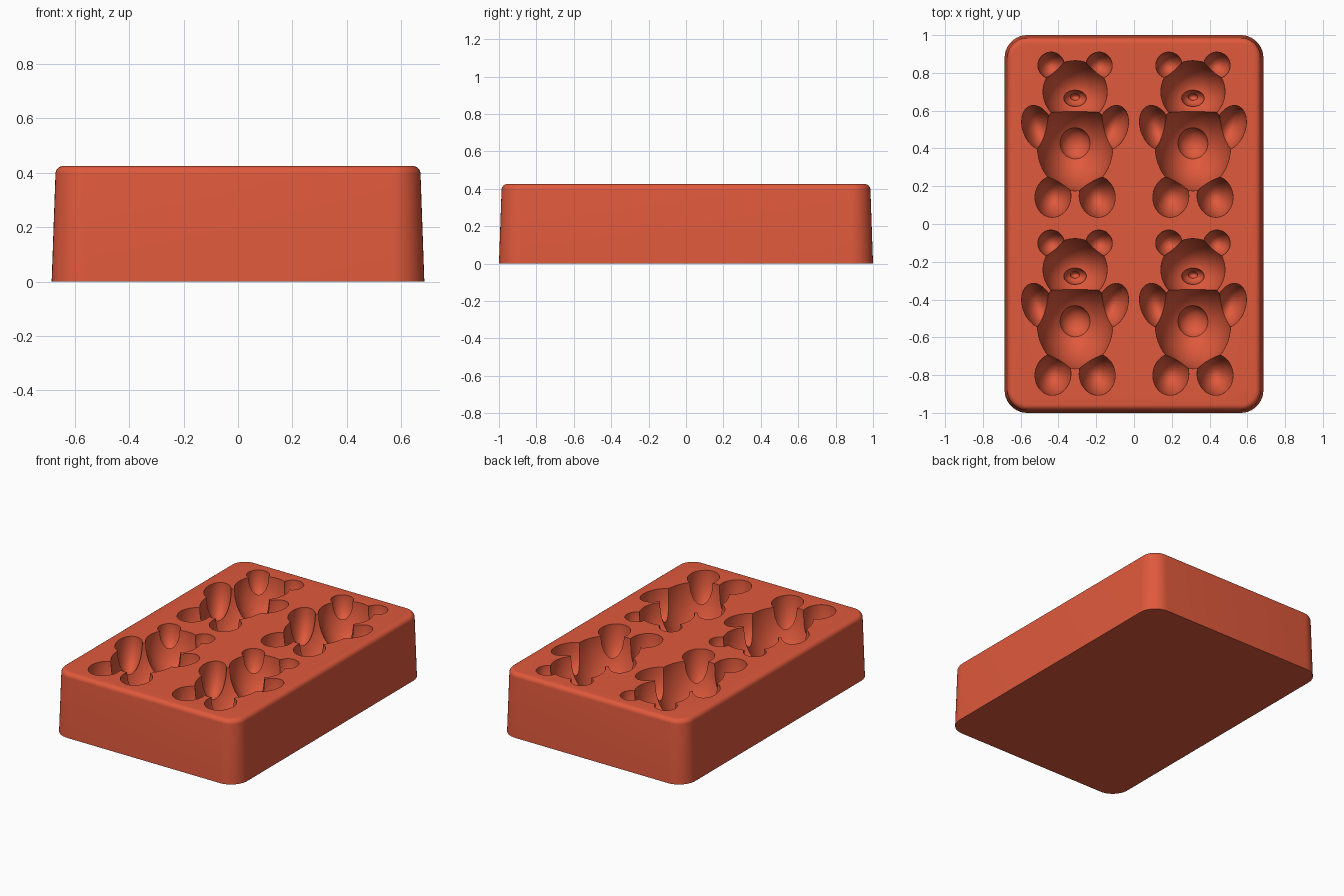
import bpy
import bmesh
from math import sin, cos, pi, radians
from mathutils import Matrix, Vector

cube = bpy.data.objects.get("Cube")
if cube:
    bpy.data.objects.remove(cube, do_unlink=True)

HX, HY, TOP = 0.685, 1.0, 0.425
ROUND, CORNER, DRAFT = 0.03, 0.12, 0.014

# Single silicone colour
red = bpy.data.materials.new("warm red silicone")
red.use_nodes = True
colour = (0.74, 0.10, 0.045, 1)
red.diffuse_color = colour
red.node_tree.nodes["Principled BSDF"].inputs["Base Color"].default_value = colour


def make_object(name, bm):
    bmesh.ops.recalc_face_normals(bm, faces=bm.faces)
    mesh = bpy.data.meshes.new(name)
    bm.to_mesh(mesh)
    bm.free()
    mesh.materials.append(red)
    obj = bpy.data.objects.new(name, mesh)
    bpy.context.collection.objects.link(obj)
    return obj


def rounded_loop(bm, inset, z, steps=10):
    """Rounded rectangle of vertices at height z."""
    r = CORNER - inset
    verts = []
    for i, (sx, sy) in enumerate([(1, 1), (-1, 1), (-1, -1), (1, -1)]):
        for k in range(steps + 1):
            a = (i + k / steps) * pi / 2
            verts.append(bm.verts.new((sx * (HX - CORNER) + r * cos(a),
                                       sy * (HY - CORNER) + r * sin(a), z)))
    return verts


# Tapered block with a rounded upper edge
bm = bmesh.new()
profile = [(0, 0)]
for k in range(7):
    a = k / 6 * pi / 2
    profile.append((DRAFT + ROUND * (1 - cos(a)), TOP - ROUND + ROUND * sin(a)))
loops = [rounded_loop(bm, inset, z) for inset, z in profile]
for low, high in zip(loops, loops[1:]):
    for i in range(len(low)):
        j = (i + 1) % len(low)
        bm.faces.new((low[i], low[j], high[j], high[i]))
bm.faces.new(loops[0])
bm.faces.new(loops[-1])
mould = make_object("mould_block", bm)

# Bear parts: centre (x, y, depth), radii, tilt in degrees
single_parts = [
    ((0, 0.41, 0), (0.2, 0.235, 0.34), 0),          # body
    ((0, 0.70, 0), (0.17, 0.165, 0.27), 0),         # head
    ((0, 0.425, 0.3), (0.08, 0.085, 0.08), 0),      # belly
    ((0, 0.667, 0.24), (0.06, 0.045, 0.08), 0),     # snout
    ((0, 0.672, 0.31), (0.025, 0.018, 0.03), 0),    # nose
]
paired_parts = [
    ((0.127, 0.84, 0), (0.07, 0.07, 0.14), 0),      # ear
    ((0.197, 0.51, 0), (0.08, 0.122, 0.2), -20),    # arm
    ((0.117, 0.145, 0), (0.095, 0.11, 0.22), 8),    # leg
]
parts = list(single_parts)
for (x, y, d), radii, tilt in paired_parts:
    parts += [((s * x, y, d), radii, s * tilt) for s in (1, -1)]


def cut_ellipsoid(name, centre, radii, tilt):
    """Press one ellipsoid into the block."""
    bm = bmesh.new()
    bmesh.ops.create_uvsphere(
        bm, u_segments=48, v_segments=25, radius=1,
        matrix=Matrix.Translation(centre) @ Matrix.Rotation(radians(tilt), 4, 'Z')
        @ Matrix.Diagonal((*radii, 1)))
    cutter = make_object(name, bm)
    cutter.hide_render = True
    mod = mould.modifiers.new(name, 'BOOLEAN')
    mod.operation = 'DIFFERENCE'
    mod.solver = 'EXACT'
    mod.object = cutter
    bpy.ops.object.modifier_apply(modifier=mod.name)
    bpy.data.objects.remove(cutter, do_unlink=True)


# Four bear cavities in a grid
bpy.context.view_layer.objects.active = mould
mould.select_set(True)
for bear_x in (-0.312, 0.312):
    for bear_y in (0, -0.942):
        for (x, y, depth), radii, tilt in parts:
            centre = Vector((bear_x + x, bear_y + y, TOP - depth))
            cut_ellipsoid("cavity_cutter", centre, radii, tilt)

bpy.ops.object.shade_smooth_by_angle(angle=radians(30))
